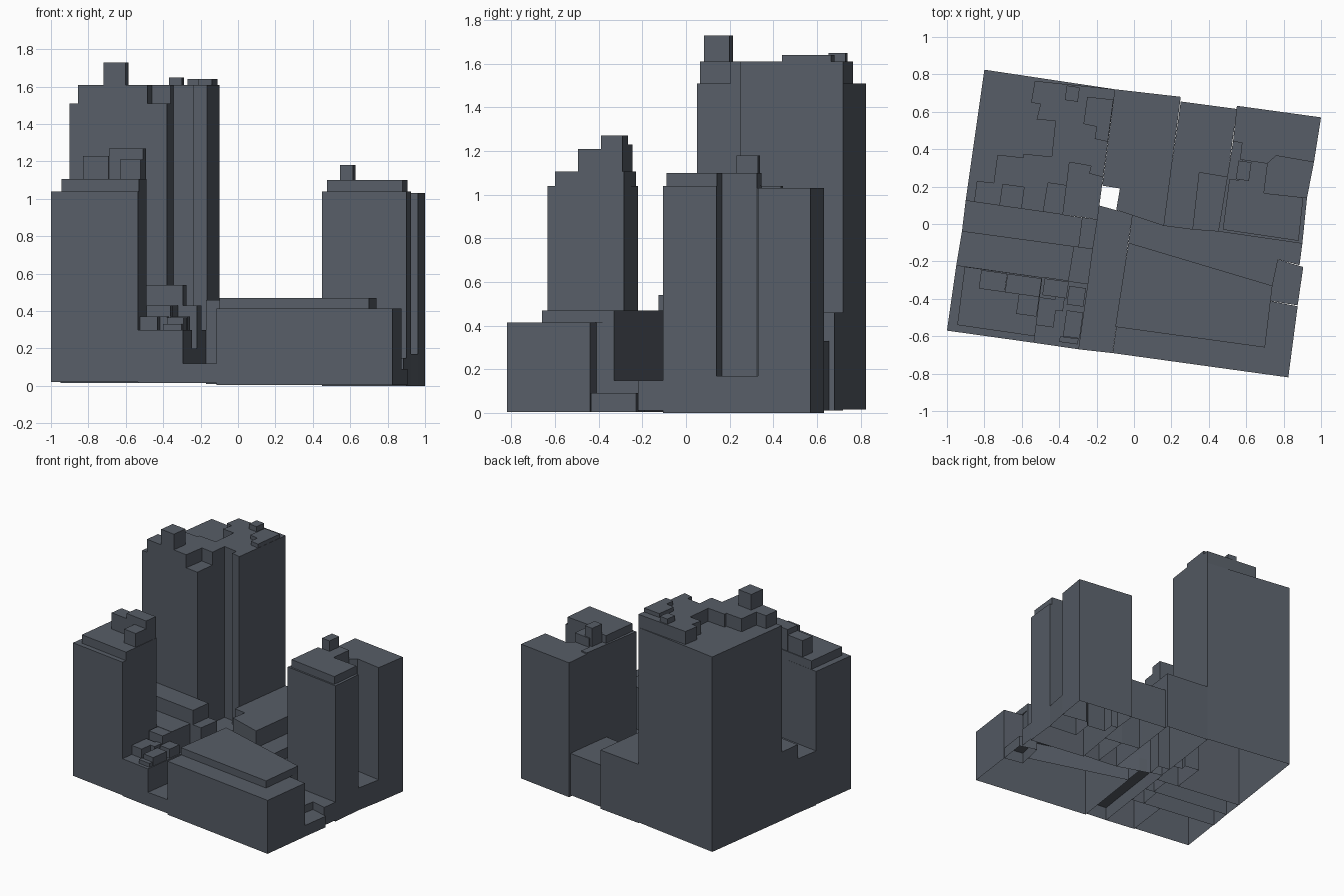
import bpy, bmesh
from math import cos, sin, radians

ANG = radians(-7.9)  # the whole city block is turned slightly

slate = bpy.data.materials.new("slate")
slate.diffuse_color = (.095, .11, .135, 1)


def prism(name, outline, z0, z1):
    """Extrude a plan outline from z0 up to z1; the shell is open below."""
    bm = bmesh.new()
    face = bm.faces.new([bm.verts.new((x, y, z0)) for x, y in outline])
    ext = bmesh.ops.extrude_face_region(bm, geom=[face], use_keep_orig=True)
    top = [v for v in ext["geom"] if isinstance(v, bmesh.types.BMVert)]
    bmesh.ops.translate(bm, verts=top, vec=(0, 0, z1 - z0))
    bmesh.ops.recalc_face_normals(bm, faces=bm.faces[:])
    floor = [f for f in bm.faces if all(abs(v.co.z - z0) < 1e-5 for v in f.verts)]
    bmesh.ops.delete(bm, geom=floor, context="FACES")
    me = bpy.data.meshes.new(name)
    bm.to_mesh(me)
    bm.free()
    me.materials.append(slate)
    ob = bpy.data.objects.new(name, me)
    bpy.context.collection.objects.link(ob)
    return ob


def block(name, x, y, w, d, z0, z1):
    """Turned box whose front-left corner is at (x, y)."""
    c, s = cos(ANG), sin(ANG)
    pts = [(x + u * c - v * s, y + u * s + v * c)
           for u, v in ((0, 0), (w, 0), (w, d), (0, d))]
    return prism(name, pts, z0, z1)


# Tall back-left tower: shaft, roof tier and roof boxes
prism("tall_tower_shaft", [(-.90, .125), (-.38, .05), (-.345, .33), (-.23, .31),
      (-.24, .27), (-.165, .25), (-.10, .72), (-.80, .825)], .015, 1.51)
prism("tall_tower_roof", [(-.855, .118), (-.485, .065), (-.46, .22), (-.36, .205),
      (-.345, .33), (-.23, .31), (-.24, .27), (-.165, .25), (-.10, .72),
      (-.53, .765), (-.55, .65), (-.50, .64), (-.52, .56), (-.42, .55),
      (-.44, .36), (-.59, .375), (-.59, .355), (-.73, .37), (-.75, .22),
      (-.84, .23)], 1.51, 1.61)
block("tall_tower_lift_house", -.72, .098, .12, .118, 1.61, 1.73)
block("tall_tower_vent", -.37, .663, .07, .078, 1.61, 1.65)
prism("tall_tower_plant_room", [(-.25, .68), (-.11, .665), (-.14, .44),
      (-.21, .455), (-.20, .52), (-.27, .535)], 1.61, 1.64)

# Front-left tower with stepped roof
prism("left_tower_shaft", [(-1.0, -.57), (-.535, -.635), (-.49, -.285),
      (-.95, -.22)], .02, 1.04)
prism("left_tower_roof", [(-.945, -.54), (-.53, -.60), (-.49, -.285),
      (-.905, -.228)], 1.04, 1.105)
block("left_tower_tier_west", -.83, -.345, .14, .10, 1.105, 1.23)
block("left_tower_tier_east", -.69, -.365, .185, .10, 1.105, 1.27)
block("left_tower_tier_front", -.63, -.48, .11, .11, 1.105, 1.21)

# Low rows between the two left towers
prism("left_row_back", [(-.92, -.04), (-.295, -.125), (-.275, .035),
      (-.90, .125)], .015, .54)
prism("left_row_front", [(-.95, -.22), (-.35, -.305), (-.32, -.12),
      (-.92, -.04)], .015, .43)
prism("left_row_end", [(-.295, -.125), (-.22, -.135), (-.195, .025),
      (-.275, .035)], .015, .43)
prism("tower_foot", [(-.38, .05), (-.195, .025), (-.165, .25), (-.24, .27),
      (-.23, .31), (-.345, .33)], .015, .30)

# Small stepped roofs beside the front-left tower
prism("left_annex", [(-.535, -.635), (-.295, -.67), (-.245, -.32),
      (-.49, -.285)], .015, .30)
for i, (x, y, w, d, h) in enumerate([(-.525, -.54, .095, .15, .37),
                                     (-.43, -.46, .05, .12, .37),
                                     (-.40, -.63, .10, .03, .33),
                                     (-.38, -.60, .09, .14, .365),
                                     (-.49, -.38, .13, .09, .43),
                                     (-.36, -.43, .09, .10, .37)]):
    block("annex_roof_box_%d" % i, x, y, w, d, .30, h)
prism("annex_link", [(-.35, -.305), (-.245, -.32), (-.22, -.135),
      (-.32, -.12)], .015, .20)

# Alley and diagonal street
prism("alley", [(-.295, -.67), (-.115, -.69), (-.01, .05), (-.19, .10)],
      .015, .12)
prism("diagonal_street", [(-.03, -.10), (.74, -.33), (.77, -.19), (.885, -.22),
      (.90, -.105), (.45, -.04), (.16, -.01), (-.01, .05)], .01, .148)

# Front-right low building with wedge-shaped upper floor
prism("front_hall", [(-.115, -.69), (.825, -.82), (.875, -.44), (.72, -.41),
      (.74, -.33), (-.03, -.10)], .005, .415)
prism("front_hall_upper", [(-.10, -.55), (.70, -.66), (.74, -.33),
      (-.03, -.10)], .415, .47)
prism("front_hall_side", [(.72, -.41), (.875, -.435), (.905, -.23),
      (.77, -.19)], .005, .09)

# Middle back buildings, leaving the light well open beside the tall tower
prism("middle_hall", [(-.10, .72), (-.17, .205), (-.075, .19), (-.095, .075),
      (.16, -.01), (.25, .68)], .01, .46)
prism("middle_rear_wing", [(.20, .30), (.50, .25), (.55, .615), (.25, .655)],
      .01, .33)
prism("middle_front_wing", [(.16, -.01), (.315, -.03), (.35, .28),
      (.20, .30)], .01, .33)
prism("middle_court", [(.315, -.03), (.45, -.04), (.50, .25), (.35, .28)],
      .01, .25)

# Right pair of towers with an open recess between them
prism("right_tower_shaft", [(.45, -.04), (.90, -.105), (.925, .14),
      (.695, .165), (.715, .325), (.57, .345), (.58, .435), (.53, .445)],
      0, 1.04)
prism("right_tower_roof", [(.475, -.03), (.88, -.09), (.905, .142),
      (.695, .165), (.715, .325), (.58, .345), (.56, .235), (.51, .24)],
      1.04, 1.10)
block("right_tower_vent", .545, .24, .07, .10, 1.04, 1.18)
prism("recess_floor", [(.695, .165), (.925, .14), (.962, .33), (.76, .365),
      (.715, .325)], 0, .17)
prism("back_right_tower", [(.53, .445), (.58, .435), (.57, .345), (.715, .325),
      (.76, .365), (.962, .33), (1.0, .57), (.55, .632)], 0, 1.03)
